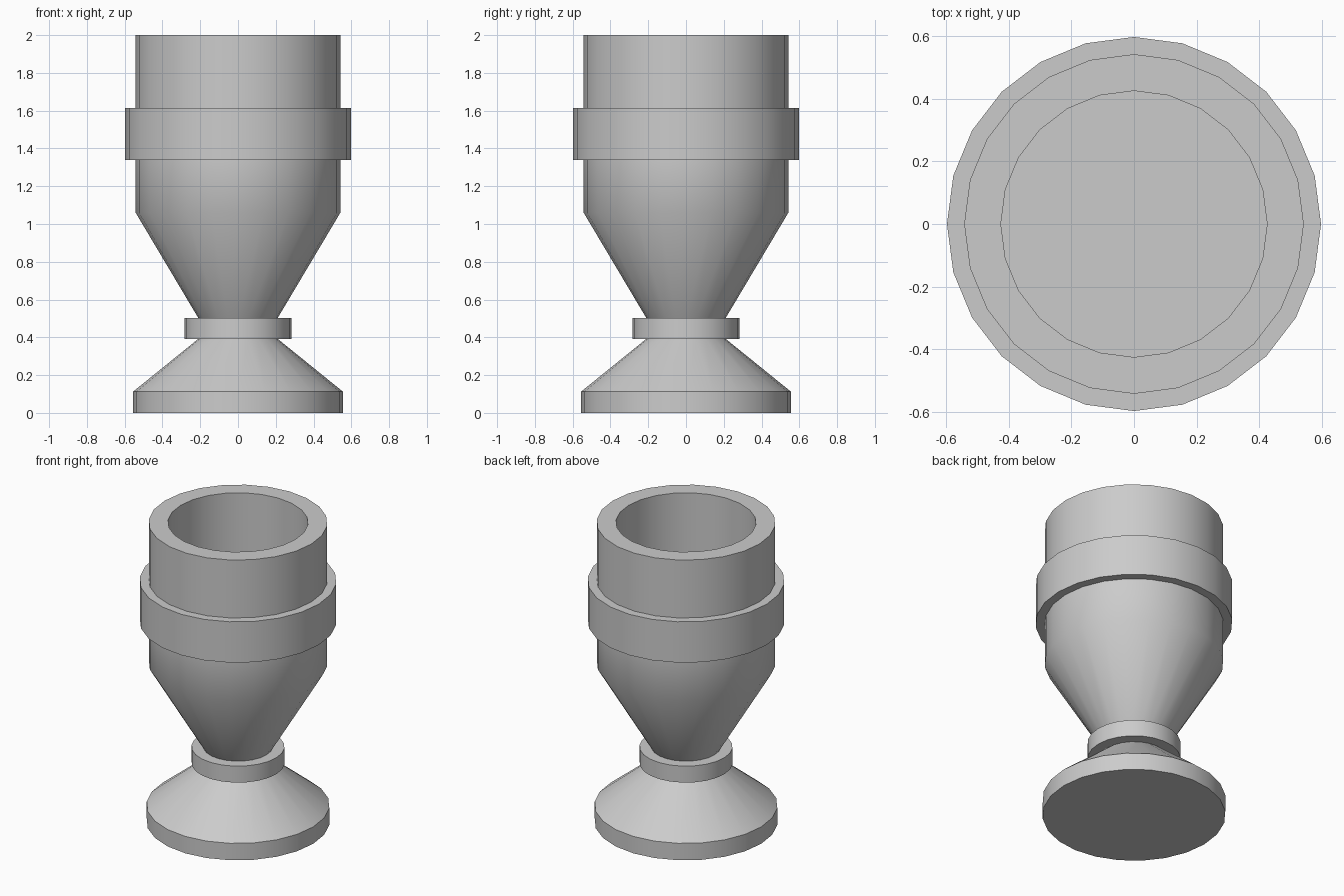
import bpy, bmesh
from math import cos, sin, pi, radians

if "Cube" in bpy.data.objects:
    bpy.data.objects.remove(bpy.data.objects["Cube"])

SIDES = 24


def lathe(name, profile):
    """Turn (radius, z) points around the z axis; radius 0 closes to a flat cap."""
    bm = bmesh.new()
    rings = [[bm.verts.new((r * cos(2 * pi * i / SIDES), r * sin(2 * pi * i / SIDES), z))
              for i in range(SIDES)] for r, z in profile]
    for a, b in zip(rings, rings[1:]):
        for i in range(SIDES):
            j = (i + 1) % SIDES
            bm.faces.new((a[i], a[j], b[j], b[i]))
    bm.faces.new(rings[0][::-1])
    bm.faces.new(rings[-1])
    bmesh.ops.recalc_face_normals(bm, faces=bm.faces[:])
    mesh = bpy.data.meshes.new(name)
    bm.to_mesh(mesh)
    bm.free()
    obj = bpy.data.objects.new(name, mesh)
    bpy.context.collection.objects.link(obj)
    bpy.ops.object.select_all(action='DESELECT')
    obj.select_set(True)
    bpy.context.view_layer.objects.active = obj
    bpy.ops.object.shade_smooth_by_angle(angle=radians(35))
    return obj


# foot: flat disc and sloping cone
foot = [(0.555, 0), (0.555, 0.113), (0.21, 0.392)]
# ring around the stem
stem_ring = [(0.282, 0.392), (0.282, 0.502), (0.21, 0.502)]
# bowl outside with its raised band
bowl = [(0.542, 1.06), (0.542, 1.34)]
band = [(0.597, 1.34), (0.597, 1.613), (0.542, 1.613)]
# thick rim and flat-bottomed hollow
hollow = [(0.542, 2.0), (0.425, 2.0), (0.425, 1.06)]

# one continuous watertight turning
lathe("goblet", foot + stem_ring + bowl + band + hollow)
